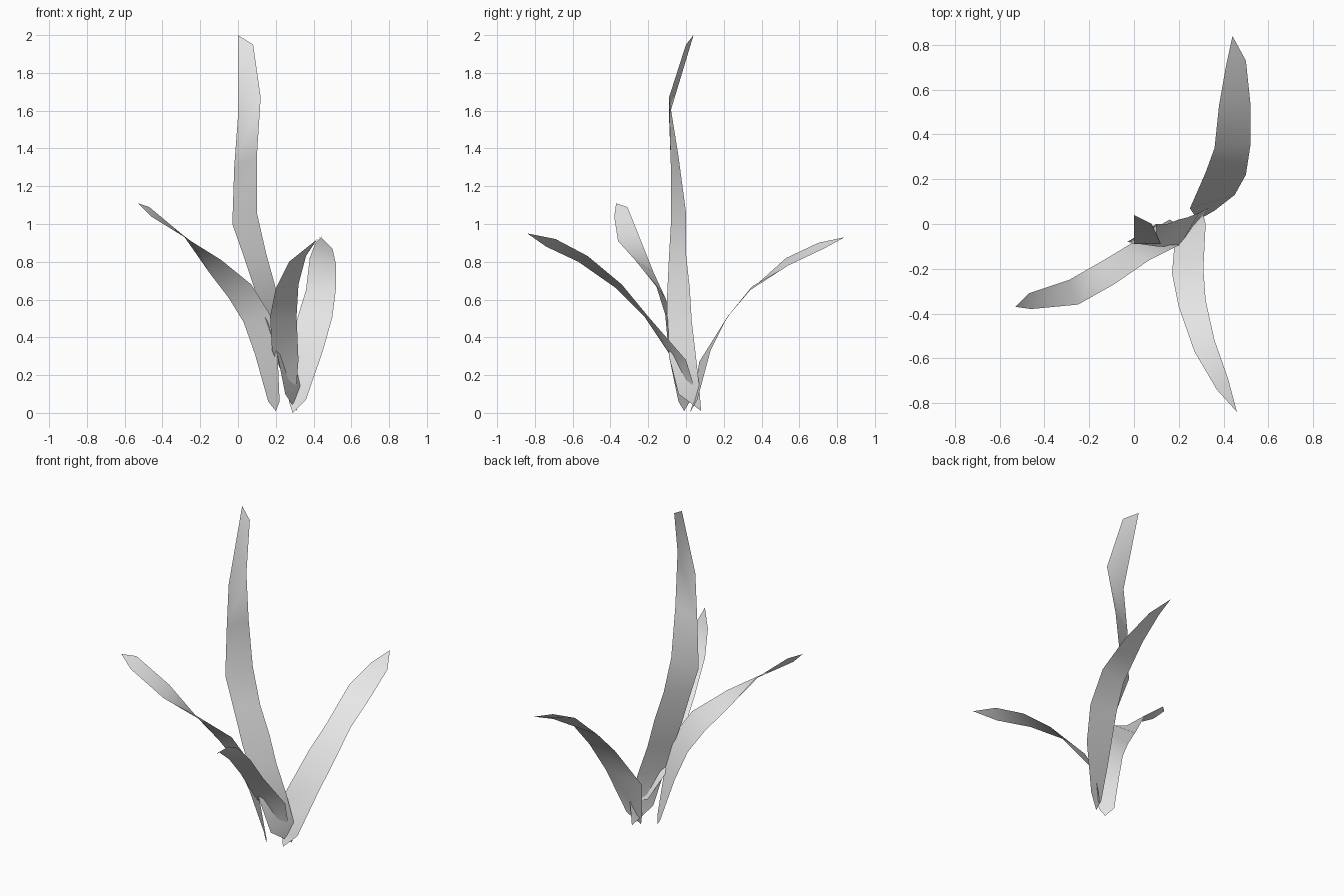
import bpy
import bmesh
from mathutils import Vector

default_cube = bpy.data.objects.get("Cube")
if default_cube:
    bpy.data.objects.remove(default_cube, do_unlink=True)


def make_material(name, colour):
    material = bpy.data.materials.new(name)
    material.use_nodes = True
    material.diffuse_color = colour
    shader = material.node_tree.nodes["Principled BSDF"]
    shader.inputs["Base Color"].default_value = colour
    return material


leaf_grey = make_material("light grey leaf", (0.8, 0.8, 0.8, 1))


def make_leaf(name, first_edge, second_edge, base=None, tip=None):
    """Skin a thin ribbon between two edge paths (in hundredths of a unit),
    listed from the root upwards, with optional pointed ends."""
    mesh = bpy.data.meshes.new(name)
    bm = bmesh.new()

    def add_point(point):
        return bm.verts.new(Vector(point) / 100)

    first = [add_point(point) for point in first_edge]
    second = [add_point(point) for point in second_edge]

    # Pointed root
    if base:
        bm.faces.new((add_point(base), second[0], first[0]))

    # Ribbon between the two edges
    segments = zip(first, second, second[1:], first[1:])
    for lower_a, lower_b, upper_b, upper_a in segments:
        bm.faces.new((lower_a, lower_b, upper_b, upper_a))

    # Pointed end
    if tip:
        bm.faces.new((first[-1], second[-1], add_point(tip)))

    bm.to_mesh(mesh)
    bm.free()
    mesh.shade_smooth()
    mesh.materials.append(leaf_grey)
    leaf = bpy.data.objects.new(name, mesh)
    bpy.context.collection.objects.link(leaf)
    return leaf


# Tall upright leaf with a bent, blunt end
make_leaf(
    "tall_leaf",
    first_edge=[(25, -4, 10), (21, -9, 30), (16, -10, 46), (10, -10, 62),
                (3, -9, 83), (-3, -8, 100), (-2, -8, 130), (0, -9, 157),
                (0, 4, 200)],
    second_edge=[(33, 7, 14), (29, 5, 32), (24, 3, 49), (20, 2, 66),
                 (15, 0, 84), (10, 0, 106), (10, -4, 136), (12, -9, 167),
                 (8, 0, 195)],
    base=(31, 8, 1),
)

# Leaf arching towards the back
make_leaf(
    "back_leaf",
    first_edge=[(27, 4, 6), (25, 7, 27), (32, 23, 52), (36, 34, 65),
                (38, 53, 82), (41, 70, 90)],
    second_edge=[(36, 6, 7), (45, 13, 33), (50, 22, 51), (52, 35, 67),
                 (52, 54, 78), (50, 73, 87)],
    base=(29, 2, 0),
    tip=(44, 84, 93),
)

# Leaf arching towards the front, cut square at the root
make_leaf(
    "front_leaf",
    first_edge=[(26, 0, 15), (18, -10, 33), (17, -22, 51), (20, -37, 66),
                (27, -57, 80), (37, -74, 88)],
    second_edge=[(31, 4, 15), (32, 0, 28), (31, -20, 51), (32, -34, 68),
                 (36, -52, 83), (42, -69, 92)],
    tip=(46, -84, 95),
)

# Twisting leaf reaching out to the right
make_leaf(
    "right_leaf",
    first_edge=[(16, 2, 6), (9, -2, 31), (3, -6, 48), (-5, -11, 61),
                (-15, -17, 74), (-29, -25, 94), (-47, -31, 109)],
    second_edge=[(22, -4, 6), (21, -9, 30), (17, -11, 52), (7, -16, 68),
                 (-9, -27, 81), (-25, -36, 91), (-46, -38, 104)],
    base=(20, -1, 1),
    tip=(-53, -37, 111),
)
